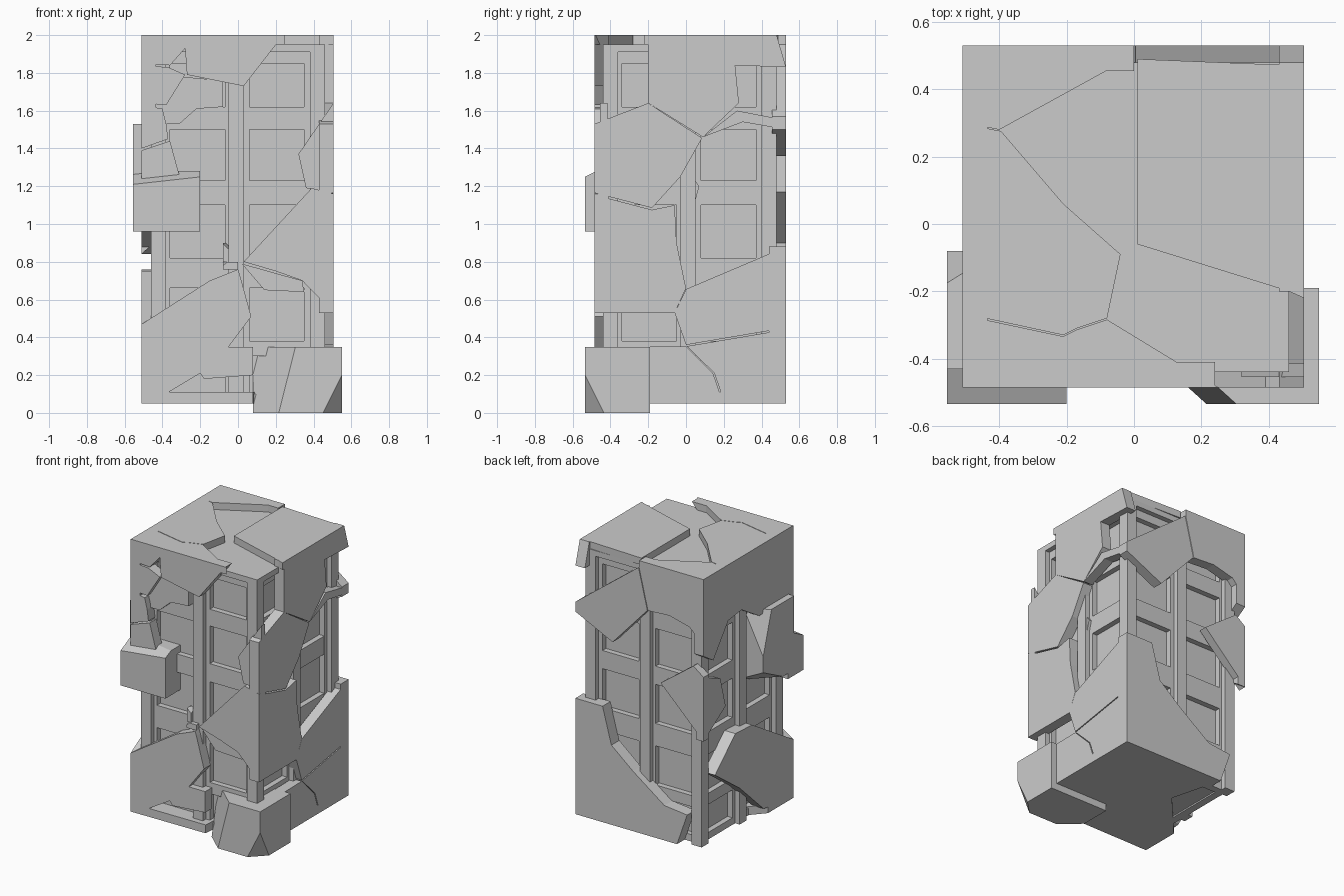
import bpy, bmesh
from mathutils import Vector

if "Cube" in bpy.data.objects:
    bpy.data.objects.remove(bpy.data.objects["Cube"])

CY = 0.02  # centre of the core in y


def finish(name, bm):
    bmesh.ops.recalc_face_normals(bm, faces=bm.faces[:])
    me = bpy.data.meshes.new(name)
    bm.to_mesh(me)
    bm.free()
    ob = bpy.data.objects.new(name, me)
    bpy.context.collection.objects.link(ob)
    return ob


def add_box(bm, lo, hi):
    lo, hi = Vector(lo), Vector(hi)
    vs = bmesh.ops.create_cube(bm, size=1)["verts"]
    for v in vs:
        v.co = Vector([lo[i] + (v.co[i] + .5) * (hi[i] - lo[i]) for i in range(3)])


# maps (along, up, depth below surface) to space for each side of the shell
SIDES = {
    "front": lambda a, b, d: (a, -.485 + d, b),
    "back": lambda a, b, d: (a, .53 - d, b),
    "right": lambda a, b, d: (.505 - d, a, b),
    "left": lambda a, b, d: (-.51 + d, a, b),
    "top": lambda a, b, d: (a, b, 2 - d),
    "bottom": lambda a, b, d: (a, b, .05 + d),
}


def plate(name, side, pts, depth=.075, start=0):
    """Broken slab: an outline on one side, extruded inwards."""
    f = SIDES[side]
    bm = bmesh.new()
    outer = [bm.verts.new(f(a, b, start)) for a, b in pts]
    inner = [bm.verts.new(f(a, b, start + depth)) for a, b in pts]
    bm.faces.new(outer)
    bm.faces.new(inner)
    n = len(pts)
    for i in range(n):
        j = (i + 1) % n
        bm.faces.new((outer[i], outer[j], inner[j], inner[i]))
    return finish(name, bm)


def chunk(name, lo, hi, cuts):
    """Rough block: a box chipped by planes (point, outward normal)."""
    bm = bmesh.new()
    add_box(bm, lo, hi)
    for co, no in cuts:
        r = bmesh.ops.bisect_plane(bm, geom=bm.verts[:] + bm.edges[:] + bm.faces[:],
                                   plane_co=co, plane_no=no, clear_outer=True)
        edges = [e for e in r["geom_cut"] if isinstance(e, bmesh.types.BMEdge)]
        bmesh.ops.edgenet_fill(bm, edges=edges)
    return finish(name, bm)


# inner core with a panelled lattice on four sides
bm = bmesh.new()
add_box(bm, (-.385, CY - .385, .06), (.385, CY + .385, 1.94))
finish("core", bm)

bm = bmesh.new()
for sx in (-1, 1):
    for sy in (-1, 1):
        x, y = sx * .42, CY + sy * .42
        add_box(bm, (x - .04, y - .04, .05), (x + .04, y + .04, 1.95))
finish("corner_posts", bm)

bm = bmesh.new()
add_box(bm, (-.46, CY - .46, 1.91), (.46, CY + .46, 1.95))
finish("core_cap", bm)

RAILS = [(.05, .1), (.3, .38), (.66, .82), (1.1, 1.23), (1.5, 1.62), (1.85, 1.95)]
STILES = [(-.39, -.36), (-.07, .06), (.35, .39)]
for side in ("front", "back", "left", "right"):
    bm = bmesh.new()
    spans = [(a, b, .05, 1.95, .425) for a, b in STILES]
    spans += [(-.39, .39, z0, z1, .424) for z0, z1 in RAILS]
    spans += [(-.05, .03, .05, 1.94, .46)]
    for a, b, z0, z1, r in spans:
        s = 1 if side in ("back", "right") else -1
        d0, d1 = sorted((s * .37, s * r))
        if side in ("front", "back"):
            add_box(bm, (a, CY + d0, z0), (b, CY + d1, z1))
        else:
            add_box(bm, (d0, a + CY, z0), (d1, b + CY, z1))
    finish(side + "_lattice", bm)

# front slabs
plate("front_lower_slab", "front", [(-.51, .47), (-.15, .70), (0, .76), (.01, .73), (.07, .51),
      (-.05, .35), (.08, .35), (.08, .2), (-.18, .18), (-.2, .21), (-.4, .09), (-.47, .05), (-.51, .05)])
plate("front_upper_slab", "front", [(-.51, 2), (.24, 2), (.03, 1.73), (-.27, 1.79), (-.28, 1.93),
      (-.36, 1.84), (-.51, 1.85)])
plate("front_upper_shard", "front", [(-.51, 1.84), (-.37, 1.83), (-.28, 1.79), (-.38, 1.63), (-.51, 1.64)])
plate("front_side_shard", "front", [(-.51, 1.63), (-.4, 1.61), (-.38, 1.53), (-.37, 1.45), (-.51, 1.4)])
plate("front_low_shard", "front", [(-.51, 1.39), (-.36, 1.44), (-.3, 1.22), (-.51, 1.22)])
plate("front_inner_shard", "front", [(-.38, 1.63), (-.3, 1.78), (-.08, 1.76), (-.08, 1.62),
      (-.22, 1.61), (-.31, 1.53), (-.38, 1.53)], .05, .04)
plate("front_right_slab", "front", [(.505, 1.16), (.39, 1.19), (.03, .8), (.2, .75), (.34, .7), (.505, .53)])
plate("front_right_edge", "front", [(.505, 1.64), (.32, 1.37), (.36, 1.19), (.505, 1.17)], .04, .03)
plate("front_under_wedge", "front", [(.02, .79), (.34, .7), (.35, .64), (.14, .65)], .04, .03)

# right slabs
plate("right_upper_slab", "right", [(-.2, 2), (.48, 2), (.53, 1.83), (.26, 1.84), (.28, 1.64),
      (.09, 1.46), (-.2, 1.64)])
plate("right_middle_slab", "right", [(-.485, 1.53), (-.2, 1.64), (.085, 1.455), (-.03, 1.25),
      (-.18, 1.085), (-.485, 1.165)])
plate("right_waist_slab", "right", [(-.485, 1.155), (-.18, 1.075), (-.06, 1.1), (-.05, .9),
      (0, .66), (-.06, .53), (-.485, .53)])
plate("right_lower_slab", "right", [(-.06, .53), (0, .655), (.53, .88), (.53, .45), (0, .36)])
plate("right_base_back", "right", [(.005, .353), (.53, .442), (.53, .05), (.205, .05), (.15, .21)])
plate("right_base_front", "right", [(-.2, .35), (0, .353), (.143, .21), (.198, .05), (-.2, .05)])
plate("right_back_shard", "right", [(.09, 1.46), (.27, 1.6), (.53, 1.55), (.53, 1.5), (.3, 1.54)], .07)
plate("right_splinter", "right", [(-.03, 1.08), (0, 1.3), (.07, 1.2), (.03, 1.05)], .04, .06)

# back slabs
plate("back_upper_slab", "back", [(0, 2), (-.51, 2), (-.51, 1.52), (-.4, 1.63), (-.24, 1.67),
      (-.07, 1.66), (0, 1.95)])
plate("back_upper_shard", "back", [(.505, 1.57), (.005, 1.95), (-.065, 1.66), (.21, 1.36), (.505, 1.5)])
plate("back_corner_shard", "back", [(-.17, 1.17), (-.43, 1.36), (-.51, 1.3), (-.51, .84)], .06)
plate("back_lower_slab", "back", [(.505, .88), (.29, .88), (.22, .62), (.05, .48), (-.2, .3),
      (-.38, .28), (-.3, .05), (.505, .05)], .09)

# left slabs
plate("left_upper_slab", "left", [(.53, 2), (-.485, 2), (-.485, 1.52), (-.1, 1.5), (.1, 1.62),
      (.25, 1.6), (.42, 1.38), (.53, 1.45)])
plate("left_corner_shard", "left", [(.53, 1.3), (.34, 1.22), (.28, 1.0), (.53, .84)], .06)
plate("left_lower_slab", "left", [(.4, .55), (.17, .76), (-.02, .75), (-.485, .47), (-.485, .05),
      (-.15, .1), (.12, .35)], .09)

# top and bottom slabs
plate("top_right_slab", "top", [(.01, .49), (.505, .47), (.505, -.22), (.46, -.2), (.01, -.06)], .05)
plate("top_back_slab", "top", [(-.51, .53), (0, .53), (0, .5), (-.4, .28), (-.51, .302)], .05)
plate("top_left_slab", "top", [(-.51, .298), (-.395, .276), (-.21, .06), (-.04, -.09), (-.08, -.28),
      (-.17, -.31), (-.21, -.33), (-.51, -.265)], .05)
plate("top_front_slab", "top", [(-.51, -.27), (-.21, -.334), (-.17, -.314), (-.08, -.284),
      (.25, -.485), (-.51, -.485)], .05)
plate("bottom_slab", "bottom", [(.505, .53), (-.3, .53), (-.2, .15), (-.51, -.2), (-.51, -.485),
      (.08, -.48), (.1, -.2), (.505, -.2)], .06)

# protruding blocks
chunk("corner_foot", (.08, -.535, 0), (.55, -.19, .35), [
    ((.21, -.53, 0), (-.67, -.74, .17)),
    ((.5, -.535, .1), (.7, -.7, -.35))])
chunk("left_front_block", (-.555, -.535, .96), (-.2, -.36, 1.28), [
    ((-.555, -.535, 1.21), (-.1, -.45, .9))])
chunk("left_side_block", (-.555, -.43, 1.0), (-.4, -.08, 1.53), [
    ((-.55, -.1, 1.3), (-.5, .8, .25)),
    ((-.55, -.2, 1.05), (-.4, .4, -.8))])
chunk("centre_rubble", (-.08, -.47, .76), (0, -.42, .8), [((-.06, -.46, .8), (-.6, -.3, .7))])
chunk("centre_splinter", (-.08, -.46, .8), (-.05, -.42, .9), [((-.06, -.45, .88), (.6, -.3, .6))])
